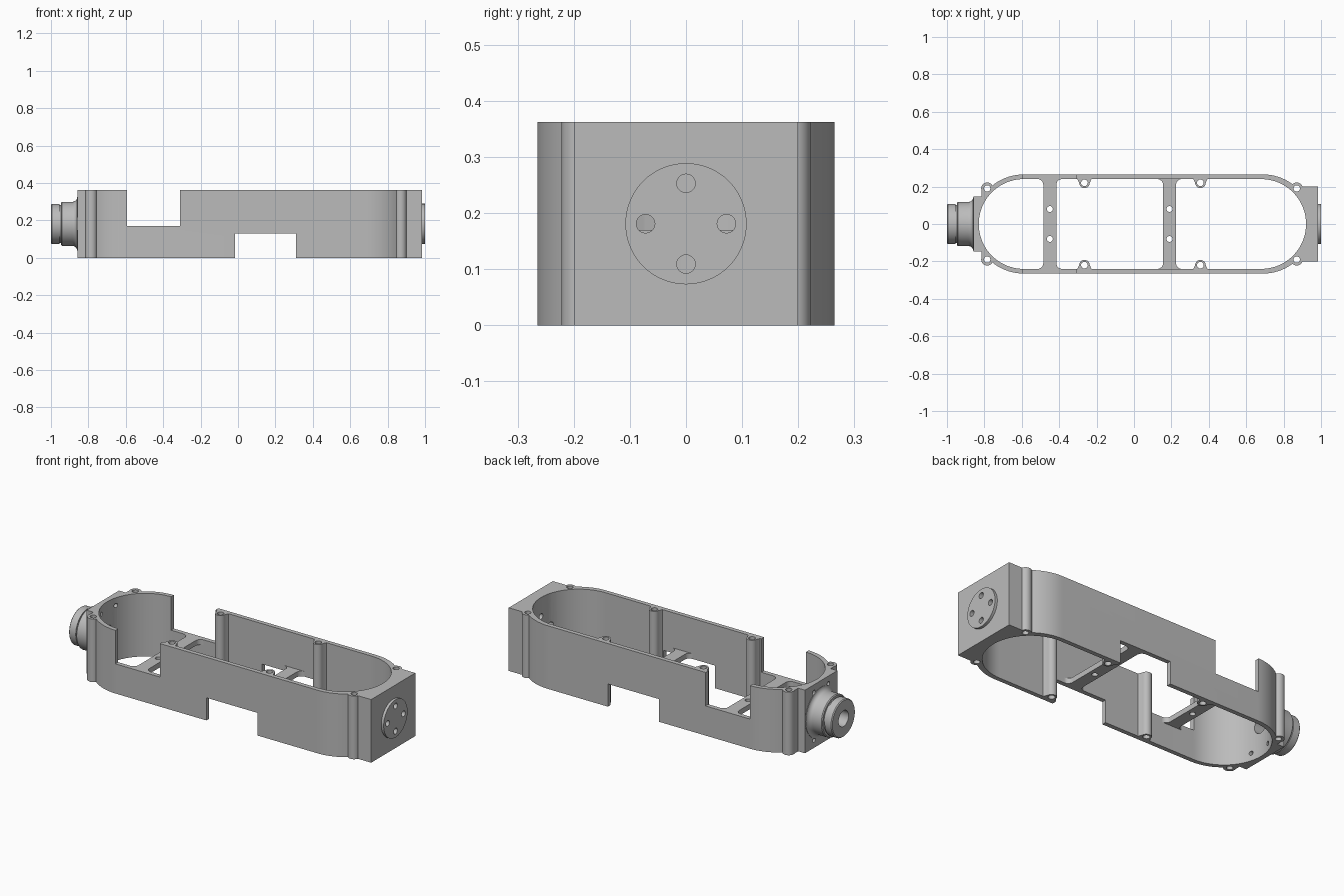
import bpy, bmesh
from math import sin, cos, pi
from mathutils import Matrix, Vector

if "Cube" in bpy.data.objects:
    bpy.data.objects.remove(bpy.data.objects["Cube"])

HEIGHT = 0.362
MID = HEIGHT / 2

grey = bpy.data.materials.new("machined_grey")
grey.use_nodes = True
colour = (0.5, 0.5, 0.5, 1)
grey.diffuse_color = colour
grey.node_tree.nodes["Principled BSDF"].inputs["Base Color"].default_value = colour


def finish_mesh(name, bm):
    bmesh.ops.recalc_face_normals(bm, faces=bm.faces[:])
    mesh = bpy.data.meshes.new(name)
    bm.to_mesh(mesh)
    bm.free()
    mesh.materials.append(grey)
    ob = bpy.data.objects.new(name, mesh)
    bpy.context.collection.objects.link(ob)
    return ob


def prism(name, outline, z0, z1):
    """Extrude a plan outline upwards."""
    bm = bmesh.new()
    face = bm.faces.new([bm.verts.new((x, y, z0)) for x, y in outline])
    new = bmesh.ops.extrude_face_region(bm, geom=[face])["geom"]
    bmesh.ops.translate(bm, vec=(0, 0, z1 - z0),
                        verts=[v for v in new if isinstance(v, bmesh.types.BMVert)])
    return finish_mesh(name, bm)


def box(name, x0, x1, y, z0=0, z1=HEIGHT):
    return prism(name, [(x0, -y), (x1, -y), (x1, y), (x0, y)], z0, z1)


def arc(cx, cy, r, a0, a1, steps):
    return [(cx + r * cos(a0 + (a1 - a0) * i / steps),
             cy + r * sin(a0 + (a1 - a0) * i / steps)) for i in range(steps + 1)]


def disc(name, x, y, r, z0=0, z1=HEIGHT, sides=32):
    return prism(name, arc(x, y, r, 0, 2 * pi, sides)[:-1], z0, z1)


def stadium(name, x0, x1, r, z0, z1):
    return prism(name, arc(x1, 0, r, -pi / 2, pi / 2, 40)
                 + arc(x0, 0, r, pi / 2, 3 * pi / 2, 40), z0, z1)


def rod(name, x0, x1, y, z, r, sides=32):
    """Cylinder along the x axis."""
    bm = bmesh.new()
    place = Matrix.Translation(((x0 + x1) / 2, y, z)) @ Matrix.Rotation(pi / 2, 4, 'Y')
    bmesh.ops.create_cone(bm, cap_ends=True, segments=sides, radius1=r, radius2=r,
                          depth=x1 - x0, matrix=place)
    return finish_mesh(name, bm)


def combine(target, operation, tools):
    """Apply each tool to the target, then discard it."""
    bpy.context.view_layer.objects.active = target
    for tool in tools:
        mod = target.modifiers.new("shape", 'BOOLEAN')
        mod.operation, mod.solver, mod.object = operation, 'EXACT', tool
        bpy.ops.object.modifier_apply(modifier=mod.name)
        bpy.data.objects.remove(tool)


SIDES = (-1, 1)
corner_bosses = [(x, s * 0.19) for x in (-0.785, 0.87) for s in SIDES]
wall_posts = [(x, s) for x in (-0.265, 0.355) for s in SIDES]
disc_holes = [(0.072 * cos(k * pi / 2), MID + 0.072 * sin(k * pi / 2)) for k in range(4)]

# Housing: rounded shell, end blocks and corner bosses, then the open cavity
housing = stadium("housing", -0.59, 0.69, 0.265, 0, HEIGHT)
combine(housing, 'UNION', [box("right_block", 0.893, 0.985, 0.2),
                           box("left_block", -0.858, -0.7, 0.147),
                           box("left_shoulder", -0.815, -0.7, 0.19)])
combine(housing, 'UNION', [disc("boss", x, y, 0.032) for x, y in corner_bosses])
combine(housing, 'DIFFERENCE', [stadium("cavity", -0.59, 0.68, 0.24, -0.1, HEIGHT + 0.1)])

# Screw posts along the inner walls
for x, s in wall_posts:
    combine(housing, 'UNION', [
        prism("web", [(x - 0.042, s * 0.25), (x + 0.042, s * 0.25),
                      (x + 0.025, s * 0.212), (x - 0.025, s * 0.212)], 0, HEIGHT),
        disc("post", x, s * 0.22, 0.028)])

# Side notches, upper and lower, through both walls
combine(housing, 'DIFFERENCE', [box("upper_notch", -0.593, -0.31, 0.4, 0.17, 0.5),
                                box("lower_notch", -0.015, 0.31, 0.4, -0.1, 0.13)])

# Screw holes, cable bore and end-wall holes
holes = [disc("hole", x, y, 0.017, -0.1, 0.5, 20) for x, y in corner_bosses]
holes += [disc("hole", x, s * 0.22, 0.018, -0.1, 0.5, 20) for x, s in wall_posts]
holes += [rod("hole", 0.85, 1.1, y, z, 0.0165, 20) for y, z in disc_holes]
holes += [rod("hole", -0.9, -0.75, s * 0.065, MID + t * 0.137, 0.012, 16)
          for s in SIDES for t in SIDES]
holes.append(rod("bore", -0.9, -0.7, 0, MID, 0.045))
combine(housing, 'DIFFERENCE', holes)

# Crossbars with filleted ends
parts = [housing]
for name, cx, z0 in (("left_crossbar", -0.45, 0.14), ("right_crossbar", 0.19, 0.13)):
    quarter = arc(0.065, 0.21, 0.03, pi, pi / 2, 8) + [(0.065, 0.25)]
    half = quarter + [(-x, y) for x, y in reversed(quarter)]
    outline = half + [(-x, -y) for x, y in half]
    bar = prism(name, [(cx + x, y) for x, y in outline], z0, z0 + 0.03)
    combine(bar, 'DIFFERENCE', [disc("hole", cx, s * 0.08, 0.016, -0.1, 0.5, 20)
                                for s in SIDES])
    parts.append(bar)

# Round end plate with four holes
plate = rod("end_plate", 0.98, 1.0, 0, MID, 0.108, 64)
combine(plate, 'DIFFERENCE', [rod("hole", 0.9, 1.1, y, z, 0.0165, 20) for y, z in disc_holes])
parts.append(plate)

# Hollow neck, turned around the x axis
profile = [(-0.84, 0.045), (-1, 0.045), (-1, 0.102), (-0.995, 0.107), (-0.955, 0.107),
           (-0.955, 0.101), (-0.946, 0.101), (-0.946, 0.113), (-0.941, 0.118)]
profile += arc(-0.885, 0.143, 0.025, -pi / 2, 0, 6) + [(-0.84, 0.143)]
bm = bmesh.new()
ring = [bm.verts.new((x, 0, MID + r)) for x, r in profile]
edges = [bm.edges.new((a, b)) for a, b in zip(ring, ring[1:] + ring[:1])]
bmesh.ops.spin(bm, geom=ring + edges, cent=Vector((0, 0, MID)), axis=(1, 0, 0),
               angle=2 * pi, steps=64)
bmesh.ops.remove_doubles(bm, verts=bm.verts[:], dist=0.0001)
neck = finish_mesh("neck", bm)
combine(neck, 'DIFFERENCE', [stadium("cavity", -0.59, 0.68, 0.24, -0.1, HEIGHT + 0.1)])
parts.append(neck)

# Smooth the curved walls and keep the edges crisp
bpy.ops.object.select_all(action='DESELECT')
for ob in parts:
    ob.select_set(True)
bpy.context.view_layer.objects.active = housing
bpy.ops.object.shade_smooth_by_angle(angle=pi / 6)
